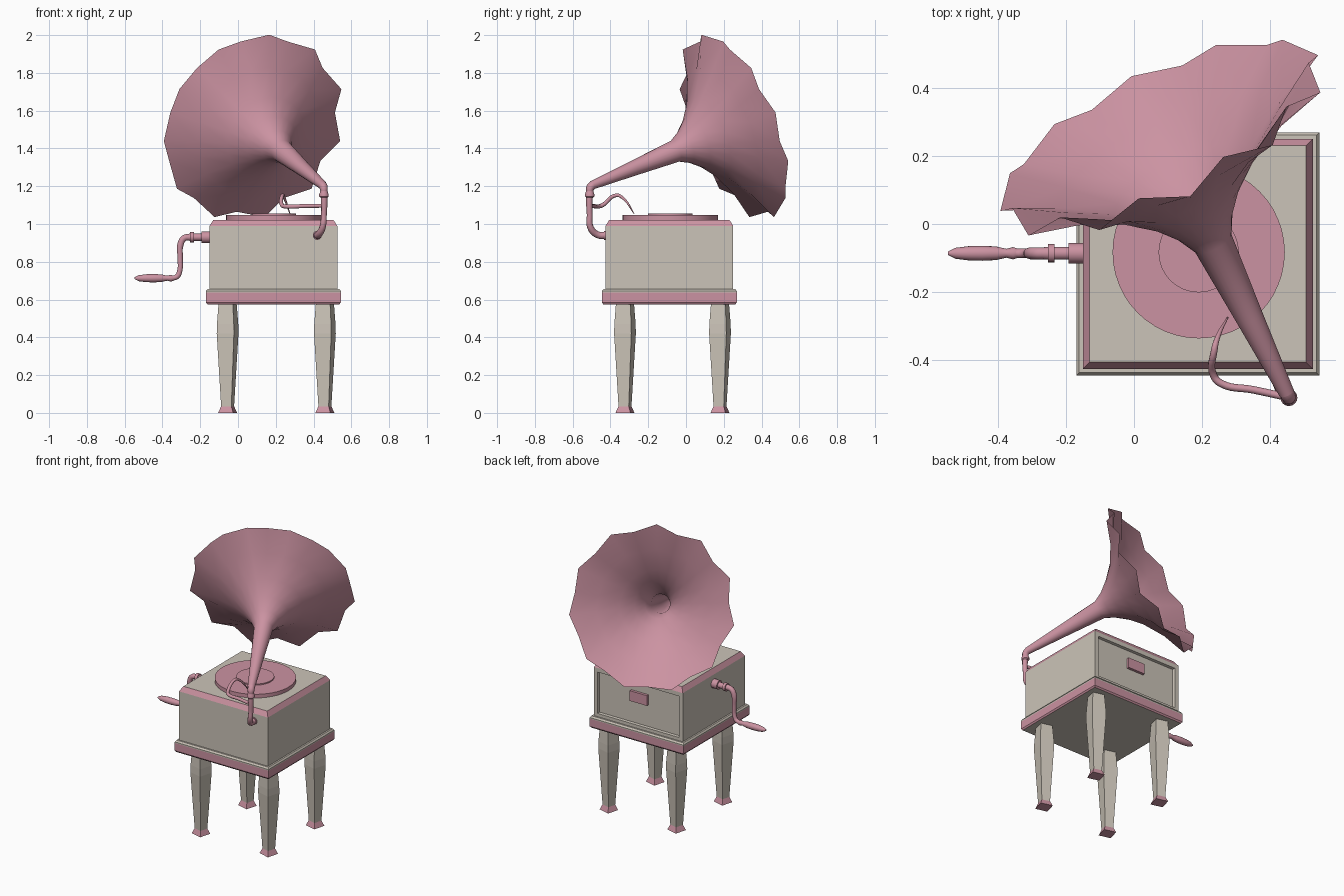
import bpy, bmesh
from math import sin, cos, pi, radians, sqrt
from mathutils import Vector

if "Cube" in bpy.data.objects:
    bpy.data.objects.remove(bpy.data.objects["Cube"])


def material(name, rgb):
    m = bpy.data.materials.new(name)
    m.diffuse_color = (*rgb, 1)
    m.use_nodes = True
    m.node_tree.nodes["Principled BSDF"].inputs["Base Color"].default_value = m.diffuse_color
    return m


PINK = material("pink", (0.60, 0.29, 0.36))
BEIGE = material("beige", (0.60, 0.55, 0.48))
CX, CY = 0.1875, -0.088          # centre of the cabinet


def finish(name, bm, mats, smooth=None):
    bmesh.ops.recalc_face_normals(bm, faces=bm.faces)
    me = bpy.data.meshes.new(name)
    bm.to_mesh(me)
    bm.free()
    ob = bpy.data.objects.new(name, me)
    bpy.context.collection.objects.link(ob)
    for m in mats:
        me.materials.append(m)
    if smooth:
        bpy.ops.object.select_all(action='DESELECT')
        ob.select_set(True)
        bpy.context.view_layer.objects.active = ob
        bpy.ops.object.shade_smooth_by_angle(angle=radians(smooth))
    return ob


def skin(bm, rings, mats=None, cap=(True, True)):
    """Join rings of points into walls; mats gives a slot per wall, then both caps."""
    n = len(rings[0])
    rings = [[bm.verts.new(p) for p in r] for r in rings]
    for k, (a, b) in enumerate(zip(rings, rings[1:])):
        for i in range(n):
            f = bm.faces.new((a[i], a[(i + 1) % n], b[(i + 1) % n], b[i]))
            f.material_index = mats[k] if mats else 0
    for j, r in enumerate((rings[0], rings[-1])):
        if cap[j]:
            f = bm.faces.new(r)
            f.material_index = mats[len(rings) - 1 + j] if mats else 0


def square_loft(x, y, profile, mats, turn=0):
    """Square section (half width, z) loft; slot 0 beige, slot 1 pink."""
    bm = bmesh.new()
    angs = [radians(45 + 90 * i + turn) for i in range(4)]
    skin(bm, [[(x + h * sqrt(2) * cos(a), y + h * sqrt(2) * sin(a), z) for a in angs]
              for h, z in profile], mats)
    return bm


def lathe(name, origin, axis, profile, segs=24, mat=PINK):
    """Turned shape: (distance along axis, radius)."""
    o, a = Vector(origin), Vector(axis).normalized()
    u = (Vector((0, 0, 1)) if abs(a.z) < 0.9 else Vector((0, 1, 0)))
    u = (u - a * u.dot(a)).normalized()
    h = a.cross(u)
    bm = bmesh.new()
    skin(bm, [[o + a * t + (u * cos(2 * pi * i / segs) + h * sin(2 * pi * i / segs)) * r
               for i in range(segs)] for t, r in profile])
    return finish(name, bm, [mat], 40)


def tube(name, pts, depth, radii=None):
    cu = bpy.data.curves.new(name, 'CURVE')
    cu.dimensions = '3D'
    cu.bevel_depth, cu.bevel_resolution = depth, 3
    cu.resolution_u, cu.use_fill_caps = 6, True
    sp = cu.splines.new('BEZIER')
    sp.bezier_points.add(len(pts) - 1)
    for i, (bp, p) in enumerate(zip(sp.bezier_points, pts)):
        bp.co = p
        bp.handle_left_type = bp.handle_right_type = 'AUTO'
        bp.radius = radii[i] if radii else 1
    ob = bpy.data.objects.new(name, cu)
    bpy.context.collection.objects.link(ob)
    bpy.ops.object.select_all(action='DESELECT')
    ob.select_set(True)
    bpy.context.view_layer.objects.active = ob
    bpy.ops.object.convert(target='MESH')
    ob = bpy.context.view_layer.objects.active
    ob.data.materials.clear()
    ob.data.materials.append(PINK)
    bpy.ops.object.shade_smooth_by_angle(angle=radians(40))


# Legs with flared feet, each turned slightly
for lx, side in ((-0.055, "left"), (0.46, "right")):
    for ly, end in ((-0.323, "front"), (0.18, "back")):
        bm = square_loft(lx, ly, [(0.041, 0), (0.028, 0.035), (0.047, 0.42),
                                  (0.046, 0.47), (0.039, 0.58)],
                         [1, 0, 0, 0, 1, 0], turn=-15)
        finish(f"{end}_{side}_leg", bm, [BEIGE, PINK])

# Base board: pink moulding with beige top lip
bm = square_loft(CX, CY, [(0.350, 0.575), (0.357, 0.585), (0.357, 0.637),
                          (0.357, 0.645), (0.349, 0.656)], [1, 1, 0, 0, 0, 0])
finish("base_board", bm, [BEIGE, PINK])

# Cabinet: pink chamfered top edge, recessed back panel
bm = square_loft(CX, CY, [(0.338, 0.65), (0.338, 0.99), (0.318, 1.022)], [0, 1, 0, 0])
bmesh.ops.recalc_face_normals(bm, faces=bm.faces)
back = [f for f in bm.faces if f.normal.y > 0.95]
bmesh.ops.inset_region(bm, faces=back, thickness=0.04, depth=0)
moved = bmesh.ops.inset_region(bm, faces=back, thickness=0.004, depth=-0.018)
finish("cabinet", bm, [BEIGE, PINK])

# Plaque on the back panel
bm = bmesh.new()
bmesh.ops.create_cube(bm, size=1)
for v in bm.verts:
    v.co = (CX + v.co.x * 0.13, 0.235 + v.co.y * 0.03, 0.865 + v.co.z * 0.07)
finish("back_plaque", bm, [PINK])

# Turntable and record label
lathe("turntable", (0.19, -0.083, 0), (0, 0, 1), [(1.02, 0.253), (1.047, 0.253)], 48)
lathe("record_label", (0.19, -0.083, 0), (0, 0, 1), [(1.045, 0.118), (1.055, 0.118)], 32)

# Crank: stepped bearing, bent arm, turned handle
lathe("crank_bearing", (-0.14, -0.086, 0.93), (-1, 0, 0),
      [(0, 0.03), (0.053, 0.03), (0.053, 0.019), (0.093, 0.019), (0.093, 0.027),
       (0.113, 0.027), (0.113, 0.019), (0.13, 0.017)], 16)
tube("crank_arm", [(-0.25, -0.086, 0.93), (-0.285, -0.086, 0.925), (-0.305, -0.086, 0.89),
                   (-0.306, -0.086, 0.82), (-0.309, -0.086, 0.75), (-0.325, -0.086, 0.72),
                   (-0.36, -0.086, 0.714)], 0.016, [1.1, 1.1, 1.1, 0.9, 0.9, 0.9, 0.8])
lathe("crank_handle", (-0.335, -0.086, 0.713), (-1, 0, 0),
      [(0, 0.011), (0.02, 0.018), (0.04, 0.013), (0.07, 0.02), (0.11, 0.022),
       (0.15, 0.021), (0.19, 0.016), (0.212, 0.005)], 16)

# Support pipe from the front face to the horn
lathe("pipe_flange", (0.42, -0.42, 0.94), (0, -1, 0), [(0, 0.024), (0.014, 0.024)], 16)
tube("support_pipe", [(0.42, -0.42, 0.94), (0.425, -0.465, 0.942), (0.447, -0.505, 0.98),
                      (0.455, -0.51, 1.05), (0.455, -0.51, 1.165), (0.453, -0.505, 1.195),
                      (0.435, -0.468, 1.217)], 0.017, [1.2, 1.1, 1, 0.9, 1.1, 1.3, 1.4])
lathe("pipe_collar", (0.455, -0.51, 1.14), (0, 0, 1),
      [(0, 0.019), (0.006, 0.025), (0.018, 0.025), (0.024, 0.022), (0.034, 0.02)], 16)

# Needle arm reaching over the record
tube("needle_arm", [(0.455, -0.51, 1.097), (0.35, -0.487, 1.095), (0.255, -0.468, 1.093),
                    (0.234, -0.445, 1.098), (0.236, -0.37, 1.152), (0.245, -0.335, 1.138),
                    (0.275, -0.275, 1.055)], 0.011, [1, 1, 1, 1, 0.9, 0.7, 0.2])

# Horn: cone flaring to an eleven-pointed rim
TIPS = 11
axis = Vector((-0.49, 1, 0.41)).normalized()
up = (Vector((0, 0, 1)) - axis * axis.z).normalized()
side = axis.cross(up)
start = Vector((0.455, -0.51, 1.2))
# distance, radius, then how far valleys move forward and inward
horn = [(0.015, 0.023, 0, 0), (0.28, 0.041, 0, 0), (0.54, 0.060, 0, 0), (0.60, 0.090, 0, 0),
        (0.67, 0.145, 0, 0), (0.745, 0.228, 0.003, 0.004), (0.83, 0.365, 0.015, 0.013),
        (0.895, 0.525, 0.045, 0.035)]
rings = []
for t, r, dt, dr in horn:
    ring = []
    for i in range(2 * TIPS):
        a, v = pi * i / TIPS, i % 2
        ring.append(start + axis * (t + v * dt) + (up * cos(a) + side * sin(a)) * (r - v * dr))
    rings.append(ring)
bm = bmesh.new()
skin(bm, rings, cap=(False, False))
finish("horn", bm, [PINK], 60)
